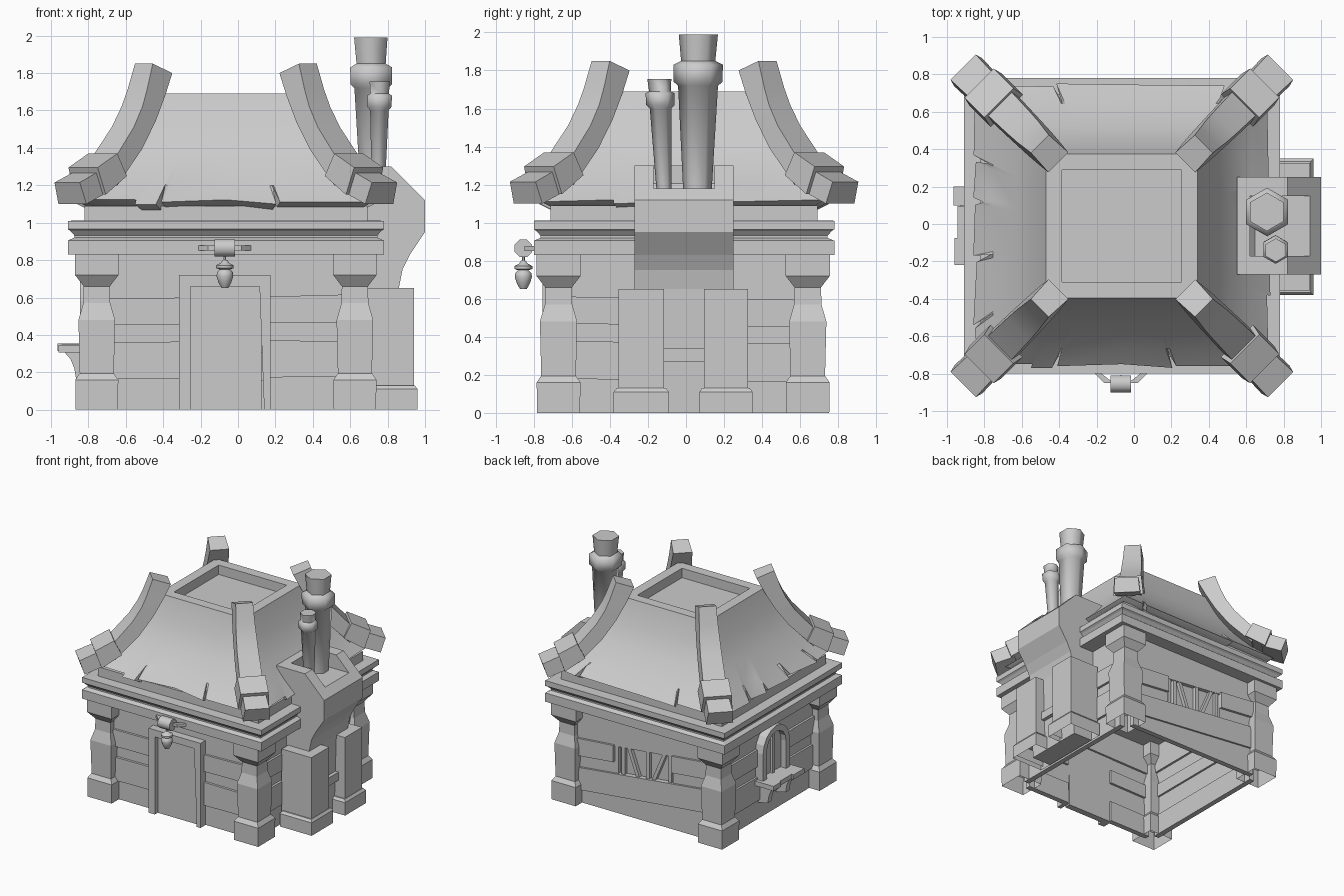
import bpy, bmesh, random
from math import sin, cos, pi, sqrt
from mathutils import Vector

if "Cube" in bpy.data.objects:
    bpy.data.objects.remove(bpy.data.objects["Cube"])

random.seed(4)
CX, CY = -0.065, -0.01          # centre of the house body


def loft(name, rings, smooth=None, open_bottom=False):
    """Skin through rings of equal point count, capped at the ends."""
    bm = bmesh.new()
    vs = [[bm.verts.new(p) for p in r] for r in rings]
    n = len(rings[0])
    for a, b in zip(vs, vs[1:]):
        for i in range(n):
            bm.faces.new((a[i], a[(i + 1) % n], b[(i + 1) % n], b[i]))
    bottom = bm.faces.new(vs[0][::-1])
    bm.faces.new(vs[-1])
    bmesh.ops.recalc_face_normals(bm, faces=bm.faces)
    if open_bottom:
        bmesh.ops.delete(bm, geom=[bottom], context='FACES_ONLY')
    me = bpy.data.meshes.new(name)
    bm.to_mesh(me)
    bm.free()
    ob = bpy.data.objects.new(name, me)
    bpy.context.collection.objects.link(ob)
    if smooth:
        bpy.ops.object.select_all(action='DESELECT')
        bpy.context.view_layer.objects.active = ob
        ob.select_set(True)
        bpy.ops.object.shade_smooth_by_angle(angle=smooth)
    return ob


def rect(cx, cy, hx, hy, z):
    return [(cx - hx, cy - hy, z), (cx + hx, cy - hy, z), (cx + hx, cy + hy, z), (cx - hx, cy + hy, z)]


def box(name, x0, x1, y0, y1, z0, z1, open_bottom=False):
    c = ((x0 + x1) / 2, (y0 + y1) / 2, abs(x1 - x0) / 2, abs(y1 - y0) / 2)
    return loft(name, [rect(*c, z0), rect(*c, z1)], open_bottom=open_bottom)


def prism_y(name, pts, y0, y1):
    return loft(name, [[(x, y, z) for x, z in pts] for y in (y0, y1)])


def lathe(name, x, y, prof, n, top=(0, 0), smooth=None):
    """Stack of n-gons (z, radius); 'top' leans the stack sideways."""
    z0, z1 = prof[0][0], prof[-1][0]
    rings = []
    for z, r in prof:
        f = (z - z0) / (z1 - z0)
        rings.append([(x + top[0] * f + r * sin(2 * pi * i / n), y + top[1] * f + r * cos(2 * pi * i / n), z)
                      for i in range(n)])
    return loft(name, rings, smooth)


# ---- corner pillars, hollow underneath
for sx, nx in ((-1, "left"), (1, "right")):
    for sy, ny in ((-1, "front"), (1, "back")):
        loft(f"pillar_{ny}_{nx}", [rect(CX + sx * .69, CY - .005 + sy * .655, h, h, z) for z, h in (
            (0, .113), (.16, .115), (.195, .091), (.48, .098), (.57, .072), (.66, .07), (.72, .116), (.84, .116))],
             open_bottom=True)

# ---- plank walls
ROWS = [0, .17, .355, .46, .59, .84]


def wall_pt(side, u, d, z):
    """u runs along the wall, d is the distance out from the house centre."""
    x, y = {"front": (u, -d), "back": (u, d), "left": (-d, u), "right": (d, u)}[side]
    return (CX + x, CY + y, z)


def slab(name, side, pts, d0, d1):
    return loft(name, [[wall_pt(side, u, d, z) for u, z in pts] for d in (d0, d1)])


def planks(side, out, spans, slope=0):
    for i, (z0, z1) in enumerate(zip(ROWS, ROWS[1:])):
        d = out + (.01 if i % 2 else -.008) + random.uniform(-.003, .003)
        k0, k1 = (slope if i else 0), (slope if i < 4 else 0)
        tilt = random.uniform(-.01, .01)
        for j, (a, b) in enumerate(spans(i)):
            lap = .012 if i < 4 else 0
            slab(f"{side}_plank_{i}_{j}", side, [(a, z0 + k0 * a), (b, z0 + k0 * b), (b, z1 + k1 * b + lap + tilt * (b > .5)),
                                                 (a, z1 + k1 * a + lap)], d - .045, d)


planks("front", .685, lambda i: [(-.63, -.23), (.22, .63)] if i < 4 else [(-.63, .63)], .012)
planks("back", .685, lambda i: [(-.63, -.28), (.27, .63)] if i in (2, 3) else [(-.63, .63)], -.1)
planks("left", .715, lambda i: [(-.6, .6)])
planks("right", .715, lambda i: [(-.6, .6)], -.015)

# ---- broken back window
slab("back_window_panel", "back", [(-.29, .34), (.29, .3), (.29, .6), (-.29, .65)], .635, .645)
for i, (a, b) in enumerate(((-.25, -.25), (-.09, -.2), (-.04, -.04), (.05, .14), (.19, .19), (.25, .25))):
    slab(f"back_window_slat_{i}", "back", [(a - .016, .35 - a * .1), (a + .016, .35 - a * .1),
                                           (b + .016, .6 - b * .1), (b - .016, .6 - b * .1)], .64, .675)

# ---- door and frame
box("door", -.26, .125, -.715, -.66, 0, .66)
loft("door_frame", [[(x, y, z) for x, z in (
    (-.315, 0), (-.255, 0), (-.255, .66), (.115, .66), (.14, 0), (.175, 0), (.175, .72), (-.315, .72))]
    for y in (-.755, -.66)])

# ---- arched side window with shelf
def arch(r, z0, n=8):
    return [(-r, z0)] + [(-r * cos(pi * i / n), .58 + r * sin(pi * i / n)) for i in range(n + 1)] + [(r, z0)]


slab("arch_window_panel", "left", arch(.15, .36), .69, .732)
slab("arch_window_frame", "left", arch(.18, .34) + arch(.13, .34)[::-1], .69, .78)
slab("arch_window_bar", "left", [(-.013, .35), (.013, .35), (.013, .71), (-.013, .71)], .72, .752)
for i, (y0, y1, x0) in enumerate(((-.22, -.075, -.96), (-.075, .095, -.945), (.1, .2, -.965))):
    box(f"shelf_board_{i}", x0, -.76, y0, y1, .305 + .004 * i, .345 + .004 * i)
for y in (-.13, .11):
    prism_y("shelf_bracket", [(-.77, .31), (-.93, .31), (-.895, .27), (-.875, .22), (-.865, .16), (-.77, .14)],
            y - .025, y + .025)

# ---- stepped eaves
loft("eaves", [rect(CX, CY, h, h - .055, z) for z, h in (
    (.83, .845), (.905, .845), (.92, .81), (.932, .81), (.955, .83), (.965, .845), (1.01, .845), (1.012, .757),
    (1.09, .757))])

# ---- flared roof with a torn lower edge; columns are (position along side, tear height)
TEARS = [
    [(-1, .15), (-.62, .12), (-.61, -.12), (-.47, -.12), (-.46, .9), (-.44, 0), (0, .12), (.34, -.1), (.35, .8), (.37, 0)],
    [(-1, 0), (-.5, .1), (-.49, -.1), (-.1, 0), (.3, -.1), (.31, .5), (.33, 0)],
    [(-1, .1), (-.75, -.05), (-.73, .7), (-.7, 0), (0, -.06), (.44, -.12), (.46, .9), (.47, .05)],
    [(-1, 0), (-.5, -.08), (-.49, .8), (-.46, .05), (-.2, -.1), (-.18, .5), (-.15, 0), (.21, -.1), (.23, .9), (.26, .1),
     (.7, -.1), (.71, .6), (.73, 0)]]
LEVELS = [(1.075, .72), (1.11, .785), (1.2, .69), (1.34, .57), (1.5, .475), (1.69, .405), (1.69, .32), (1.61, .32)]
rings = []
for k, (z, h) in enumerate(LEVELS):
    ring = []
    for s, side in enumerate(TEARS):
        for u, t in side:
            f = t if k < 2 else 0
            zz = z + f * (.105 if k else .1)
            hx = h - f * (.09 if k else .06)
            hy = hx - (.02 if k > 4 else .035)
            x, y = [(u * hx, -hy), (hx, u * hy), (-u * hx, hy), (-hx, -u * hy)][s]
            ring.append((CX + x, CY + y, zz))
    rings.append(ring)
loft("roof", rings, smooth=.6)

# ---- curved corner ribs with two end blocks; rows are (outer r, z, inner r, z, half width)
RIB = [(.62, 1.85, .48, 1.80, .075), (.67, 1.71, .54, 1.68, .082), (.71, 1.62, .62, 1.54, .088),
       (.78, 1.51, .73, 1.39, .093), (.95, 1.32, .92, 1.20, .1)]
BLOCKS = [[(.93, 1.37, .87, 1.25, .122), (1.08, 1.295, 1.03, 1.15, .122)],
          [(1.05, 1.275, 1.0, 1.16, .1), (1.2, 1.215, 1.16, 1.10, .106)]]
for sx, nx in ((-1, "left"), (1, "right")):
    for sy, ny in ((-1, "front"), (1, "back")):
        d = Vector((sx, sy, 0)) / sqrt(2)
        t = Vector((-sy, sx, 0)) / sqrt(2)
        for name, rows in (("rib", RIB), ("rib_collar", BLOCKS[0]), ("rib_end", BLOCKS[1])):
            loft(f"{name}_{ny}_{nx}", [
                [Vector((CX, CY, z)) + d * r + t * w * s for r, z, s in (
                    (ro, zo, -.9), (ro, zo, .9), (ri, zi, 1), (ri, zi, -1))]
                for ro, zo, ri, zi, w in rows], smooth=.5 if name == "rib" else None)

# ---- chimney stack with a sunken top
stack = prism_y("chimney_stack", [(.55, .6), (.66, 0), (.84, 0), (.86, .65), (.88, .75), (.92, .83), (1.0, .95),
                                  (1.0, 1.12), (.82, 1.3), (.55, 1.3)], -.27, .25)
cutter = box("chimney_cutter", .62, .94, -.17, .15, 1.18, 1.5)
cutter.hide_render = True
cutter.hide_viewport = True
mod = stack.modifiers.new("sunken_top", 'BOOLEAN')
mod.operation = 'DIFFERENCE'
mod.solver = 'EXACT'
mod.object = cutter
for name, y0, y1 in (("front", -.355, -.115), ("back", .095, .325)):
    box(f"chimney_buttress_{name}", .66, .94, y0, y1, .02, .65, open_bottom=True)
    m, w = (y0 + y1) / 2, (y1 - y0) / 2 + .025
    loft(f"chimney_foot_{name}", [rect(.81, m, .15, w, 0), rect(.81, m, .15, w, .11), rect(.81, m, .135, w - .015, .13)],
         open_bottom=True)
box("hearth_sill", .7, .88, -.12, .1, .27, .34)

# ---- six-sided chimney pipes
lathe("large_pipe", .72, .06, [(1.17, .075), (1.72, .105), (1.74, .128), (1.83, .13), (1.85, .09), (1.99, .103)],
      6, (-.01, .005), smooth=1.1)
lathe("small_pipe", .75, -.115, [(1.17, .04), (1.6, .057), (1.62, .075), (1.68, .076), (1.69, .057), (1.755, .063)],
      6, (.008, -.025), smooth=1.1)

# ---- hanging lantern
loft("lantern_mount", [[(x, -.855 + .05 * cos(pi * i / 4 + pi / 8), .865 + .05 * sin(pi * i / 4 + pi / 8))
                        for i in range(8)] for x in (-.125, -.015)], smooth=.9)
for s in (-1, 1):
    c = -.07
    loft("lantern_arm", [[(c + s * x, y, z) for x, y in ((.04, -.85), (.09, -.85), (.145, -.795), (.11, -.795))]
                         for z in (.852, .878)])
lathe("lantern_rod", -.07, -.855, [(.74, .008), (.83, .008)], 6)
lathe("lantern", -.07, -.855, [(.652, .018), (.665, .026), (.685, .036), (.715, .045), (.735, .042), (.75, .028),
                               (.757, .047), (.772, .047), (.785, .022), (.8, .012)], 12, smooth=.7)
